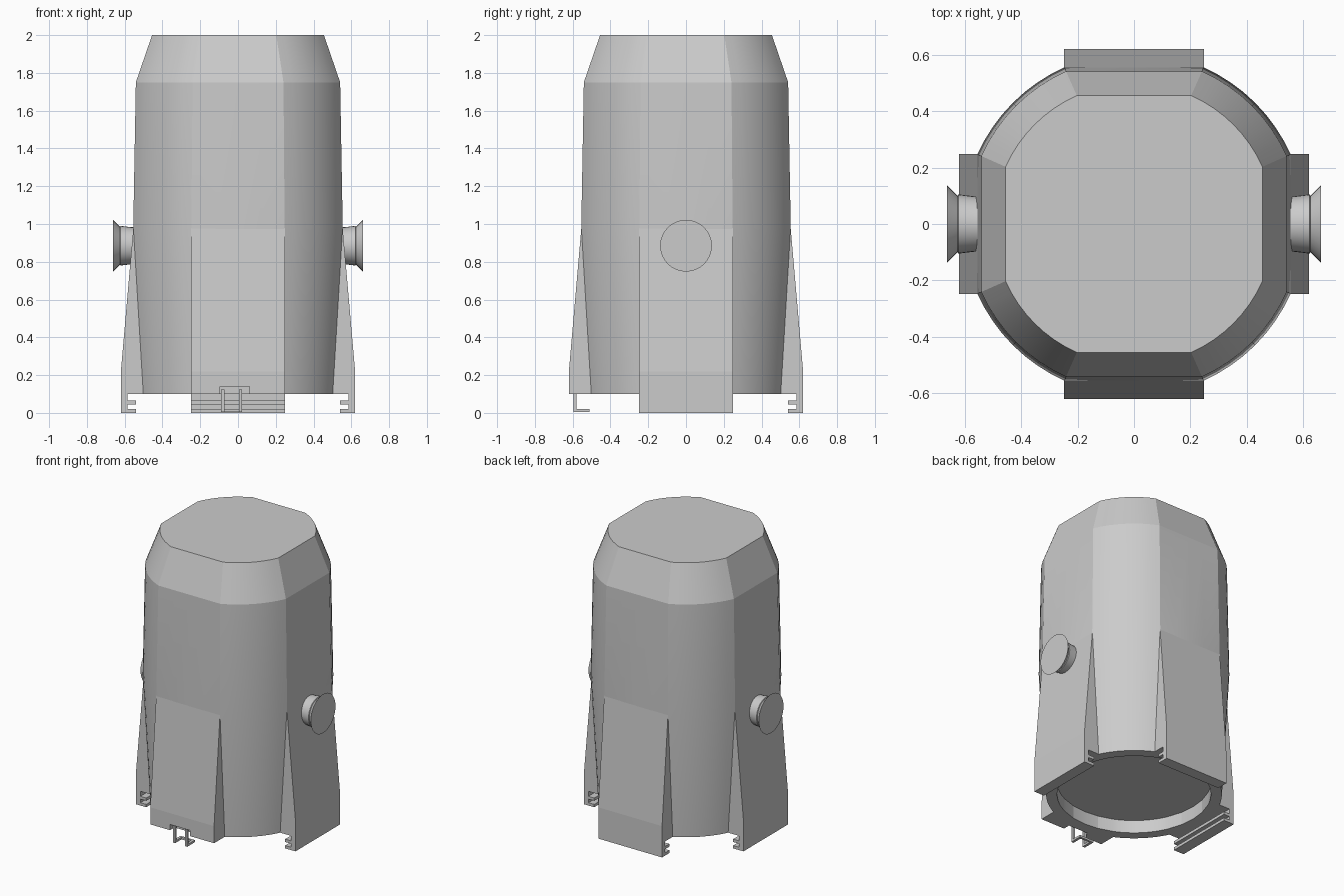
import bpy, bmesh, math
from mathutils import Matrix, Vector

if "Cube" in bpy.data.objects:
    bpy.data.objects.remove(bpy.data.objects["Cube"])


def finish(name, bm, smooth=None):
    bmesh.ops.recalc_face_normals(bm, faces=bm.faces)
    me = bpy.data.meshes.new(name)
    bm.to_mesh(me)
    bm.free()
    ob = bpy.data.objects.new(name, me)
    bpy.context.collection.objects.link(ob)
    if smooth:
        bpy.ops.object.select_all(action='DESELECT')
        ob.select_set(True)
        bpy.context.view_layer.objects.active = ob
        bpy.ops.object.shade_smooth_by_angle(angle=math.radians(smooth))
    return ob


def loft(name, rings, smooth):
    """Skin equal-length rings of points, capping both ends."""
    bm = bmesh.new()
    vs = [[bm.verts.new(p) for p in r] for r in rings]
    n = len(vs[0])
    for a, b in zip(vs, vs[1:]):
        for i in range(n):
            j = (i + 1) % n
            bm.faces.new((a[i], a[j], b[j], b[i]))
    bm.faces.new(vs[0])
    bm.faces.new(vs[-1])
    return finish(name, bm, smooth)


def slab(name, profile, half, turn):
    """Extrude an (outward, z) profile sideways, then turn it about z."""
    bm = bmesh.new()
    face = bm.faces.new([bm.verts.new((x, -half, z)) for x, z in profile])
    ext = bmesh.ops.extrude_face_region(bm, geom=[face])
    moved = [g for g in ext['geom'] if isinstance(g, bmesh.types.BMVert)]
    bmesh.ops.translate(bm, verts=moved, vec=(0, 2 * half, 0))
    bmesh.ops.transform(bm, matrix=Matrix.Rotation(math.radians(turn), 4, 'Z'), verts=bm.verts)
    return finish(name, bm)


def boxes(name, spans):
    bm = bmesh.new()
    for lo, hi in spans:
        lo, hi = Vector(lo), Vector(hi)
        m = Matrix.Translation((lo + hi) / 2) @ Matrix.Diagonal((*(hi - lo), 1))
        bmesh.ops.create_cube(bm, size=1, matrix=m)
    return finish(name, bm)


# Body: circle cut by four flats, blending to a plain circle at the base
FLAT = 24


def body_ring(r, z, cut):
    pts = []
    for q in range(4):
        angles = [-FLAT + 12 * i for i in range(4)]
        angles += [FLAT + 42 * i / 8 for i in range(8)]
        for d in angles:
            a = math.radians(d)
            k = r
            if cut and d <= FLAT:
                k = r * math.cos(math.radians(FLAT)) / math.cos(a)
            a += q * math.pi / 2
            pts.append((k * math.cos(a), k * math.sin(a), z))
    return pts


loft("body", [body_ring(0.49, 0.19, False), body_ring(0.49, 0.1, False),
              body_ring(0.56, 0.1, False), body_ring(0.607, 0.98, True),
              body_ring(0.592, 1.75, True), body_ring(0.498, 2.0, True)], 12)

# Legs: three full-length ones with two inner rails, front one cut short
upper = [(0.5, 0.1), (0.5, 0.98), (0.554, 0.98), (0.62, 0.22)]
rails = [(0.62, 0), (0.54, 0), (0.54, 0.02), (0.585, 0.02), (0.585, 0.045),
         (0.54, 0.045), (0.54, 0.065), (0.585, 0.065), (0.585, 0.1)]
for name, turn in (("right_leg", 0), ("back_leg", 90), ("left_leg", 180)):
    slab(name, upper + rails, 0.248, turn)
front = slab("front_leg", upper + [(0.62, 0.1)], 0.248, -90)

# Latch notch in the front leg
cutter = boxes("notch_cutter", [((-0.095, -0.7, 0.05), (0.062, -0.57, 0.14))])
cutter.hide_render = True
cutter.hide_set(True)
mod = front.modifiers.new("notch", 'BOOLEAN')
mod.operation = 'DIFFERENCE'
mod.solver = 'EXACT'
mod.object = cutter

# Latch: two L-shaped hooks joined by a bar
parts = []
for x in (-0.09, 0.004):
    parts.append(((x, -0.595, 0.005), (x + 0.018, -0.58, 0.125)))
    parts.append(((x, -0.58, 0.005), (x + 0.018, -0.51, 0.02)))
parts.append(((-0.072, -0.525, 0.005), (0.004, -0.51, 0.02)))
boxes("front_latch", parts)

# Side trunnions: neck flaring into an end disc
for name, s in (("right_trunnion", 1), ("left_trunnion", -1)):
    rings = []
    for x, r in ((0.52, 0.097), (0.565, 0.098), (0.622, 0.105), (0.625, 0.1), (0.662, 0.137)):
        rings.append([(s * x, r * math.cos(t * math.pi / 16), 0.885 + r * math.sin(t * math.pi / 16))
                      for t in range(32)])
    loft(name, rings, 30)
